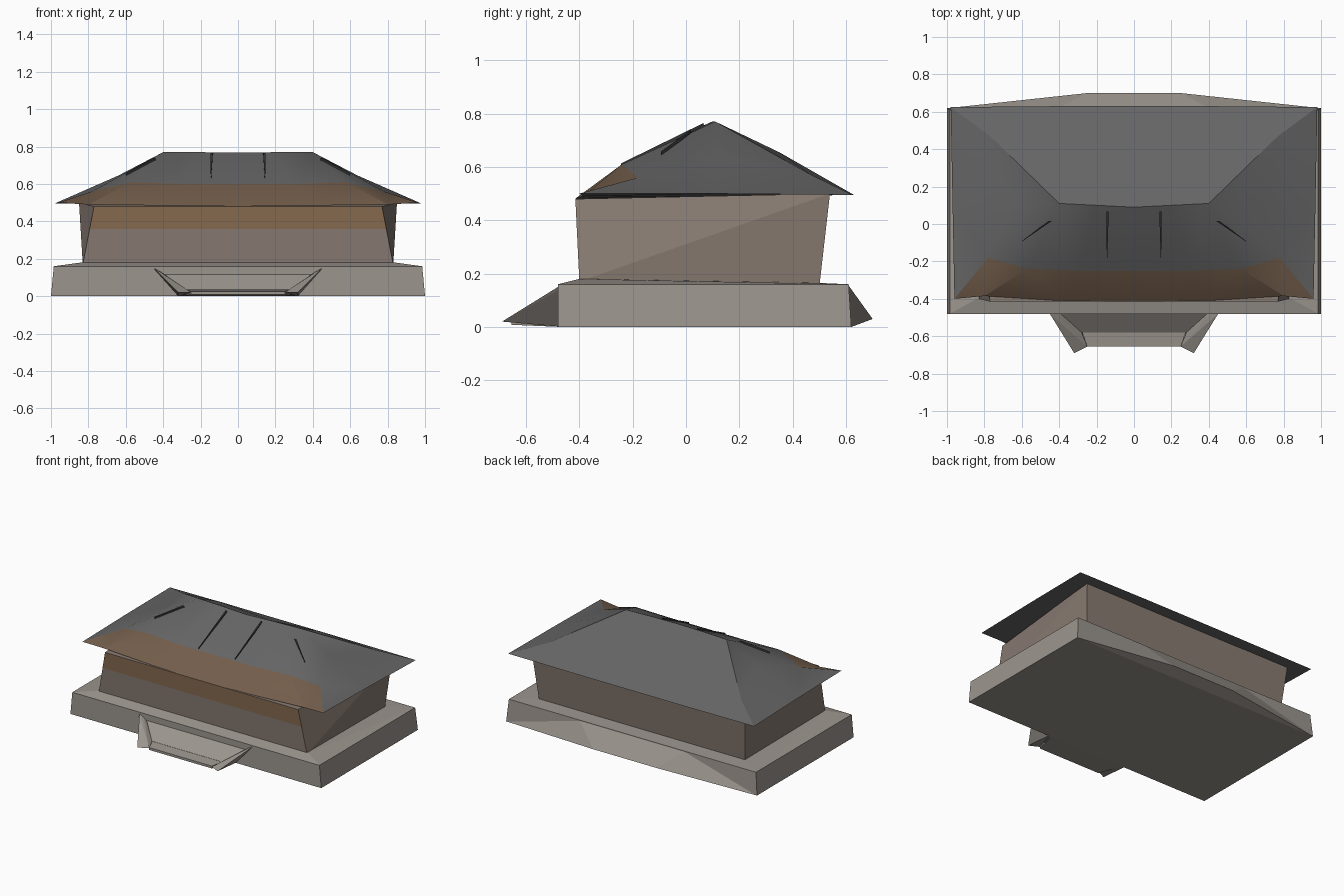
import bpy, bmesh, math
from mathutils import Vector

cube = bpy.data.objects.get("Cube")
if cube:
    bpy.data.objects.remove(cube, do_unlink=True)


def material(name, rgb):
    mat = bpy.data.materials.new(name)
    mat.use_nodes = True
    mat.diffuse_color = (*rgb, 1)
    bsdf = mat.node_tree.nodes["Principled BSDF"]
    bsdf.inputs["Base Color"].default_value = (*rgb, 1)
    bsdf.inputs["Roughness"].default_value = 0.9
    return mat


STONE = material("pale_stone", (0.33, 0.3, 0.27))
TILE = material("grey_tile", (0.13, 0.13, 0.13))
RUST = material("rust_eave", (0.17, 0.11, 0.07))
PLASTER = material("brown_plaster", (0.25, 0.2, 0.17))
TIMBER = material("warm_timber", (0.25, 0.15, 0.08))
DARK = material("dark_seam", (0.04, 0.04, 0.04))


def mirrored(points):
    return points + [(-x, y, z) for x, y, z in points]


def finish(name, bm, mats, angle=0):
    bmesh.ops.recalc_face_normals(bm, faces=bm.faces[:])
    mesh = bpy.data.meshes.new(name)
    bm.to_mesh(mesh)
    bm.free()
    for mat in mats:
        mesh.materials.append(mat)
    obj = bpy.data.objects.new(name, mesh)
    bpy.context.collection.objects.link(obj)
    if angle:
        bpy.ops.object.select_all(action="DESELECT")
        obj.select_set(True)
        bpy.context.view_layer.objects.active = obj
        bpy.ops.object.shade_smooth_by_angle(angle=math.radians(angle))
    return obj


def hull_mesh(points):
    bm = bmesh.new()
    for p in points:
        bm.verts.new(p)
    bmesh.ops.remove_doubles(bm, verts=bm.verts[:], dist=1e-4)
    res = bmesh.ops.convex_hull(bm, input=bm.verts[:])
    loose = [g for g in res["geom_interior"] if isinstance(g, bmesh.types.BMVert)]
    bmesh.ops.delete(bm, geom=loose, context="VERTS")
    return bm


def hull(name, points, mat):
    return finish(name, hull_mesh(points), [mat])


# Plinth with a top that rises gently to the foot of the walls
hull("plinth", mirrored([(1, -0.48, 0), (1, 0.62, 0), (0.985, -0.48, 0.16),
                         (0.985, 0.61, 0.16), (0.84, -0.4, 0.18), (0.82, 0.5, 0.165)]), STONE)

# Sloped apron behind the plinth
hull("back_apron", mirrored([(0.99, 0.62, 0), (0.25, 0.7, 0.03),
                             (0.42, 0.61, 0.155), (0.4, 0.5, 0)]), STONE)

# Front steps: a sloping tread, a low toe and a flared wing at each side
hull("step_slope", mirrored([(0.48, -0.4, 0.18), (0.38, -0.48, 0.11), (0.28, -0.58, 0.035),
                             (0.28, -0.58, 0.01), (0.32, -0.45, 0)]), STONE)
hull("step_toe", mirrored([(0.25, -0.655, 0.025), (0.25, -0.655, 0.008),
                           (0.28, -0.57, 0.035), (0.3, -0.47, 0)]), STONE)
for side, s in (("left", 1), ("right", -1)):
    wing = [(0.32, -0.69, 0.02), (0.25, -0.655, 0.02), (0.48, -0.41, 0.175),
            (0.45, -0.48, 0.15), (0.28, -0.58, 0.035), (0.32, -0.46, 0)]
    hull(side + "_step_wing", [(s * x, y, z) for x, y, z in wing], STONE)

# Walls, with the front upper band in warm timber
bm = hull_mesh(mirrored([(0.83, -0.4, 0.17), (0.82, 0.5, 0.15),
                         (0.77, -0.415, 0.48), (0.85, 0.54, 0.5)]))
bmesh.ops.bisect_plane(bm, geom=bm.verts[:] + bm.edges[:] + bm.faces[:],
                       plane_co=(0, 0, 0.36), plane_no=(0, 0, 1))
bm.normal_update()
for f in bm.faces:
    centre = f.calc_center_median()
    f.material_index = int(centre.z > 0.36 and centre.y < -0.3)
finish("walls", bm, [PLASTER, TIMBER])

# Hipped roof: three half rings running from front centre to back centre
eave = [(0, -0.415, 0.48), (0.4, -0.41, 0.485), (0.8, -0.385, 0.49), (0.96, -0.4, 0.5),
        (0.97, 0.1, 0.5), (0.98, 0.625, 0.495), (0.4, 0.63, 0.495), (0, 0.63, 0.495)]
slope = [(0, -0.25, 0.6), (0.3, -0.25, 0.6), (0.57, -0.24, 0.61), (0.78, -0.18, 0.56),
         (0.64, 0.11, 0.645), (0.77, 0.47, 0.57), (0.4, 0.35, 0.655), (0, 0.35, 0.63)]
ridge_end, ridge_mid = (0.4, 0.11, 0.77), (0, 0.09, 0.767)
ridge = [ridge_mid, (0.2, 0.1, 0.77)] + [ridge_end] * 4 + [(0.2, 0.1, 0.77), ridge_mid]

bm = bmesh.new()
rings = []
for half in (eave, slope, ridge):
    full = half + [(-x, y, z) for x, y, z in half[-2:0:-1]]
    rings.append([bm.verts.new(p) for p in full])
count = len(rings[0])
for level in range(2):
    low, high = rings[level], rings[level + 1]
    for i in range(count):
        j = (i + 1) % count
        face = bm.faces.new((low[i], low[j], high[j], high[i]))
        if level == 0 and (i < 3 or i >= count - 3):
            face.material_index = 1
bm.faces.new(rings[0][::-1])
bmesh.ops.remove_doubles(bm, verts=bm.verts[:], dist=1e-4)
bmesh.ops.triangulate(bm, faces=bm.faces[:])
finish("roof", bm, [TILE, RUST], 25)


# Thin dark seams on the front slope and along the front hips
def seam(name, top, bottom, width):
    a, b = Vector(top), Vector(bottom)
    across = Vector((width, 0, 0))
    lift = Vector((0, -0.004, 0.008))
    sink = Vector((0, 0, -0.03))
    hull(name, [a + sink, a + lift, b + sink, b + lift, a + across + lift], DARK)


for side, s in (("left", 1), ("right", -1)):
    seam(side + "_roof_seam", (0.135 * s, 0.07, 0.757), (0.145 * s, -0.24, 0.605), 0.012 * s)
    seam(side + "_hip_seam", (0.44 * s, 0.02, 0.73), (0.6 * s, -0.09, 0.65), 0.015 * s)
